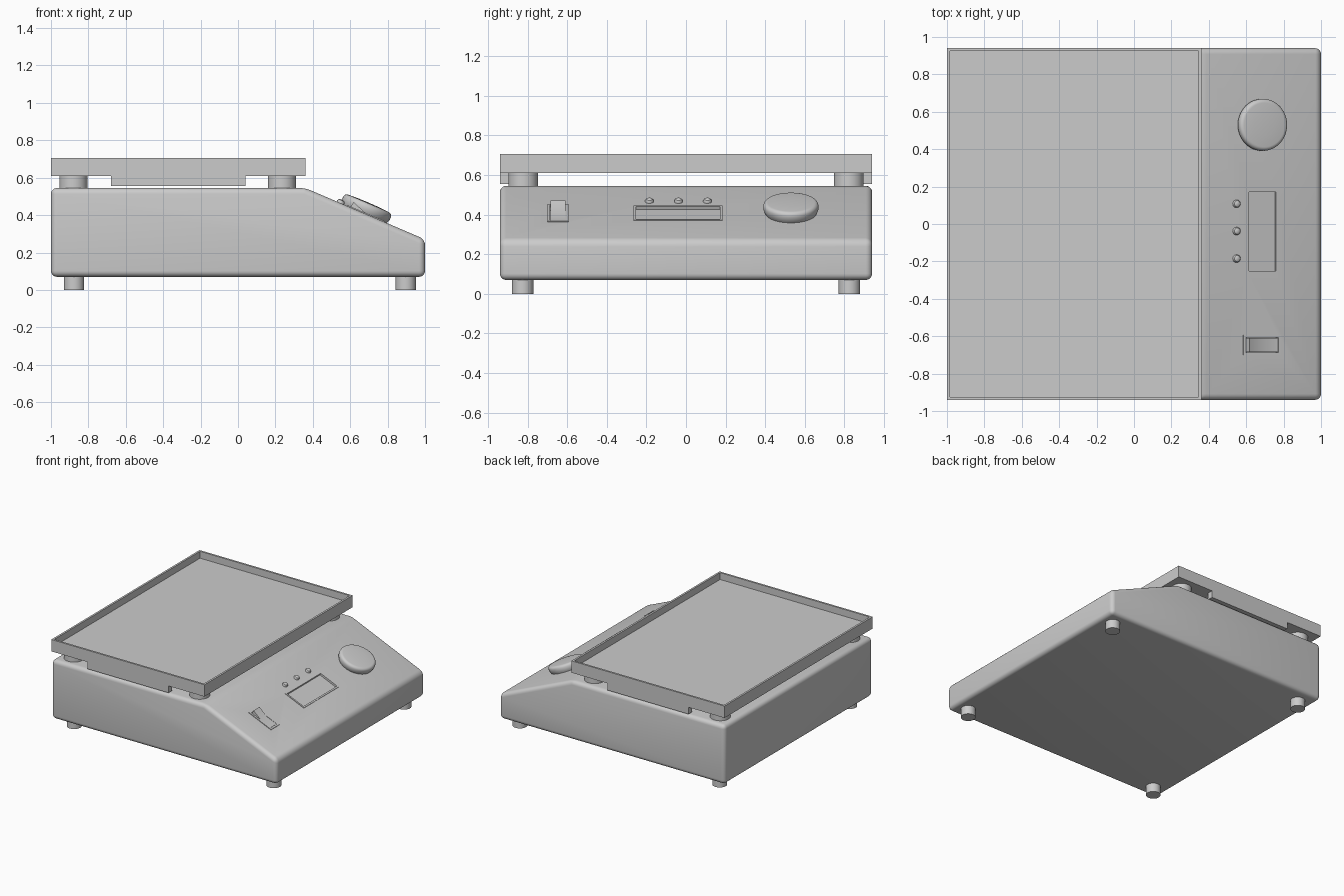
import bpy, bmesh, math
from mathutils import Matrix, Vector

if "Cube" in bpy.data.objects:
    bpy.data.objects.remove(bpy.data.objects["Cube"])

SLOPE = math.atan(0.43)
ROT = Matrix.Rotation(SLOPE, 4, 'Y')


def panel(x, y):
    """Frame on the sloped panel: local x down the slope, local z outward."""
    return Matrix.Translation((x, y, 0.545 - (x - 0.36) * 0.43)) @ ROT


def make(name, bm, matrix=Matrix(), smooth=True):
    bmesh.ops.recalc_face_normals(bm, faces=bm.faces)
    me = bpy.data.meshes.new(name)
    bm.to_mesh(me)
    bm.free()
    me.transform(matrix)
    ob = bpy.data.objects.new(name, me)
    bpy.context.collection.objects.link(ob)
    if smooth:
        smooth_by_angle(ob)
    return ob


def smooth_by_angle(ob):
    bpy.ops.object.select_all(action='DESELECT')
    ob.select_set(True)
    bpy.context.view_layer.objects.active = ob
    bpy.ops.object.shade_smooth_by_angle(angle=math.radians(32))


def add_box(bm, lo, hi):
    lo, hi = Vector(lo), Vector(hi)
    m = Matrix.Translation((lo + hi) / 2) @ Matrix.Diagonal((*(hi - lo), 1))
    bmesh.ops.create_cube(bm, size=1, matrix=m)


def box(name, lo, hi, matrix=Matrix()):
    bm = bmesh.new()
    add_box(bm, lo, hi)
    return make(name, bm, matrix)


def prism(pts, y0, y1):
    """Extrude an xz profile along y."""
    bm = bmesh.new()
    f = bm.faces.new([bm.verts.new((x, y0, z)) for x, z in pts])
    ext = bmesh.ops.extrude_face_region(bm, geom=[f])['geom']
    bmesh.ops.translate(bm, vec=(0, y1 - y0, 0),
                        verts=[v for v in ext if isinstance(v, bmesh.types.BMVert)])
    bmesh.ops.recalc_face_normals(bm, faces=bm.faces)
    return bm


def lathe(name, pts, matrix, steps=48):
    bm = bmesh.new()
    vs = [bm.verts.new((r, 0, z)) for r, z in pts]
    es = [bm.edges.new(p) for p in zip(vs, vs[1:])]
    bmesh.ops.spin(bm, geom=vs + es, axis=(0, 0, 1), cent=(0, 0, 0),
                   angle=2 * math.pi, steps=steps)
    bmesh.ops.remove_doubles(bm, verts=bm.verts, dist=1e-5)
    return make(name, bm, matrix)


def frame(name, a, b, t, z0, z1, matrix):
    """Rectangular bezel, half sizes a and b, wall t."""
    bm = bmesh.new()
    for s in (-1, 1):
        add_box(bm, (min(s * a, s * (a - t)), -b, z0), (max(s * a, s * (a - t)), b, z1))
        add_box(bm, (-a + t, min(s * b, s * (b - t)), z0), (a - t, max(s * b, s * (b - t)), z1))
    return make(name, bm, matrix)


# housing with rounded edges
bm = prism([(-1, 0.07), (1, 0.07), (1, 0.27), (0.36, 0.545), (-1, 0.545)], -0.94, 0.94)
bmesh.ops.bevel(bm, geom=bm.edges[:], offset=0.032, segments=5, profile=0.5,
                affect='EDGES', clamp_overlap=True)
housing = make("housing", bm, smooth=False)

# pockets for display and switch
DISPLAY, SWITCH = panel(0.685, -0.04), panel(0.683, -0.647)
for nm, m, a, b in (("display_cutter", DISPLAY, 0.085, 0.218),
                    ("switch_cutter", SWITCH, 0.1, 0.045)):
    cutter = box(nm, (-a, -b, -0.025), (a, b, 0.1), m)
    cutter.hide_render = True
    mod = housing.modifiers.new(nm, 'BOOLEAN')
    mod.operation, mod.solver, mod.object = 'DIFFERENCE', 'EXACT', cutter
    bpy.context.view_layer.objects.active = housing
    bpy.ops.object.modifier_apply(modifier=nm)
    bpy.data.objects.remove(cutter)
smooth_by_angle(housing)

# display bezel and recessed screen
frame("display_bezel", 0.092, 0.225, 0.013, -0.025, 0.004, DISPLAY)
box("display_screen", (-0.08, -0.213, -0.026), (0.08, 0.213, -0.012), DISPLAY)

# rocker switch, raised at its upper end
frame("switch_bezel", 0.108, 0.053, 0.014, -0.025, 0.005, SWITCH)
rocker = prism([(-0.092, -0.026), (0.092, -0.026), (0.092, 0.004),
                (0.0, 0.003), (-0.085, 0.033)], -0.038, 0.038)
make("rocker_switch", rocker, SWITCH)

# indicator lamps
for i, y in enumerate((0.108, -0.038, -0.185)):
    lathe(f"indicator_lamp_{i + 1}",
          [(0.021, -0.005), (0.021, 0.008), (0.017, 0.015), (0.009, 0.019), (0, 0.02)],
          panel(0.547, y), 20)

# dial
dial = [(0.128, -0.005), (0.134, 0.008), (0.139, 0.022), (0.139, 0.034)]
dial += [(0.117 + 0.022 * math.cos(t), 0.036 + 0.022 * math.sin(t))
         for t in (math.pi / 12 * k for k in range(1, 7))]
lathe("dial", dial + [(0.06, 0.061), (0, 0.062)], panel(0.675, 0.53), 64)

# tray: block with an inset, sunken floor
bm = bmesh.new()
add_box(bm, (-1, -0.94, 0.61), (0.36, 0.94, 0.705))
bm.normal_update()
top = max(bm.faces, key=lambda f: f.calc_center_median().z)
bmesh.ops.inset_region(bm, faces=[top], thickness=0.022)
ext = bmesh.ops.extrude_face_region(bm, geom=[top])['geom']
bmesh.ops.translate(bm, vec=(0, 0, -0.055),
                    verts=[v for v in ext if isinstance(v, bmesh.types.BMVert)])
if top.is_valid:
    bm.faces.remove(top)
make("tray", bm)

# side skirts, tray posts and feet
for s, side in ((-1, "front"), (1, "back")):
    box(f"{side}_tray_skirt", (-0.68, min(s * 0.94, s * 0.895), 0.555),
        (0.04, max(s * 0.94, s * 0.895), 0.612))
    for end, px, fx in (("left", -0.88, -0.877), ("right", 0.235, 0.897)):
        lathe(f"{side}_{end}_post", [(0, 0.53), (0.075, 0.53), (0.075, 0.612), (0, 0.612)],
              Matrix.Translation((px, s * 0.822, 0)))
        lathe(f"{side}_{end}_foot", [(0, 0), (0.054, 0), (0.054, 0.08), (0, 0.08)],
              Matrix.Translation((fx, s * 0.825, 0)))
